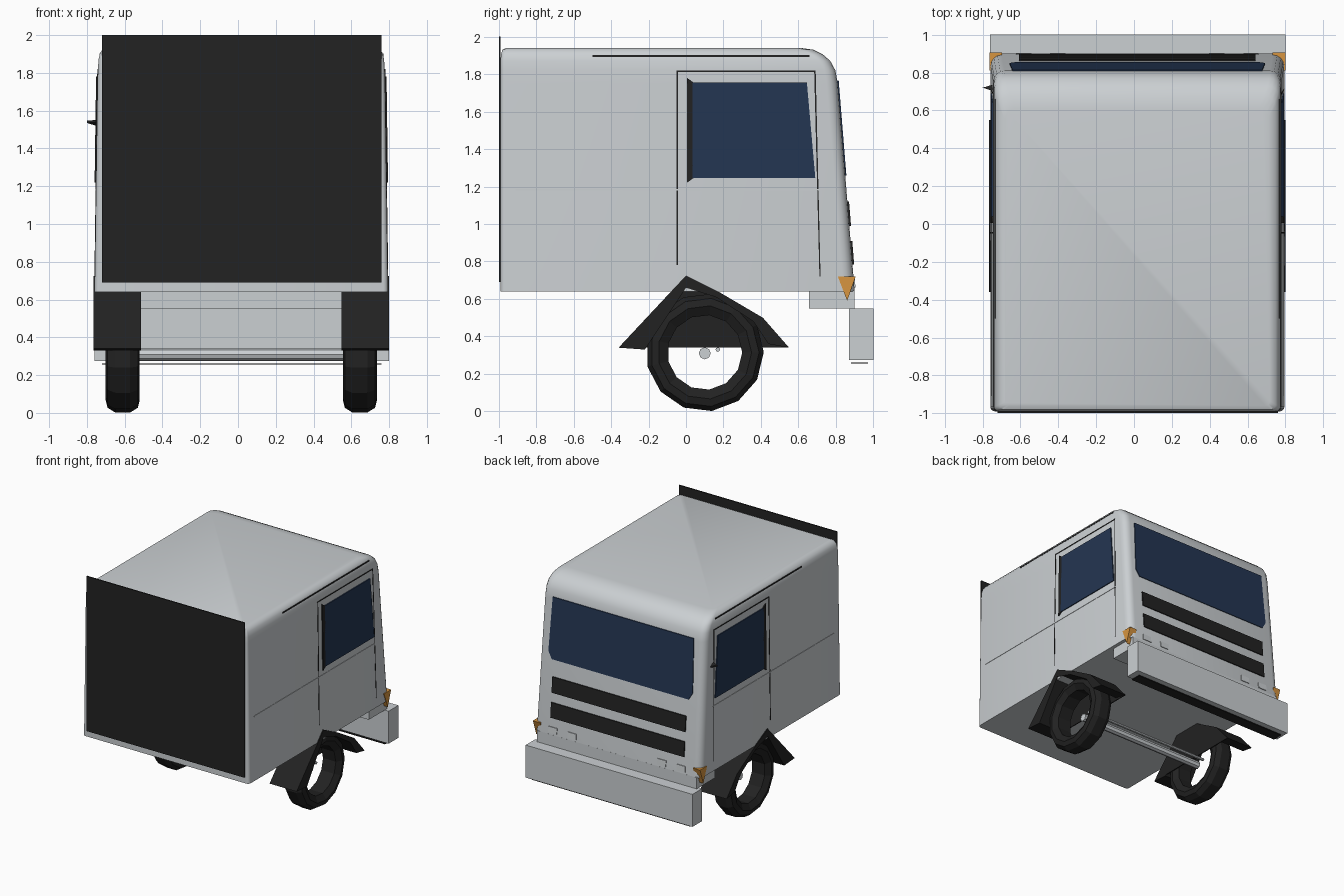
import bpy, bmesh, math
from mathutils import Vector

if "Cube" in bpy.data.objects:
    bpy.data.objects.remove(bpy.data.objects["Cube"])

CX = 0.0175  # centre line of the body


def mat(name, r, g, b):
    m = bpy.data.materials.new(name)
    m.diffuse_color = (r, g, b, 1)
    m.use_nodes = True
    m.node_tree.nodes["Principled BSDF"].inputs["Base Color"].default_value = m.diffuse_color
    return m


PAINT = mat("pale_grey", 0.60, 0.63, 0.65)
BLACK = mat("black", 0.016, 0.016, 0.016)
GLASS = mat("dark_blue_glass", 0.017, 0.036, 0.085)
AMBER = mat("amber", 0.68, 0.30, 0.05)


def finish(name, bm, m, smooth=None):
    bmesh.ops.recalc_face_normals(bm, faces=bm.faces)
    me = bpy.data.meshes.new(name)
    bm.to_mesh(me)
    bm.free()
    me.materials.append(m)
    ob = bpy.data.objects.new(name, me)
    bpy.context.collection.objects.link(ob)
    if smooth:
        bpy.context.view_layer.objects.active = ob
        ob.select_set(True)
        bpy.ops.object.shade_smooth_by_angle(angle=math.radians(smooth))
        ob.select_set(False)
    return ob


def loft(name, rings, m, closed=False, smooth=None):
    bm = bmesh.new()
    vs = [[bm.verts.new(p) for p in r] for r in rings]
    n = len(vs[0])
    pairs = list(zip(vs, vs[1:])) + ([(vs[-1], vs[0])] if closed else [])
    for a, b in pairs:
        for i in range(n):
            bm.faces.new((a[i], a[(i + 1) % n], b[(i + 1) % n], b[i]))
    if not closed:
        bm.faces.new(vs[0])
        bm.faces.new(vs[-1])
    return finish(name, bm, m, smooth)


def prism(name, pts, off, m):
    return loft(name, [pts, [Vector(p) + Vector(off) for p in pts]], m)


def box(name, x0, x1, y0, y1, z0, z1, m):
    return prism(name, [(x0, y0, z0), (x1, y0, z0), (x1, y1, z0), (x0, y1, z0)],
                 (0, 0, z1 - z0), m)


def side_x(z):
    return 0.777 - 0.017 * (z - 0.64) / 1.2


def front_y(z):
    return 0.90 - 0.09 * (z - 0.64) / 1.11


def side_plate(name, s, yz, m, t=0.006):
    pts = [(CX + s * (side_x(z) - 0.002), y, z) for y, z in yz]
    return prism(name, pts, (s * (t + 0.002), 0, 0), m)


def front_plate(name, xz, m, t=0.006):
    return prism(name, [(CX + x, front_y(z) - 0.002, z) for x, z in xz], (0, t + 0.002, 0), m)


# Body shell: rounded rectangles stacked upward, closing into the roof
def ring(z, hw, y0, y1, rf, rb):
    pts = []
    for cx, cy, r, a0 in ((hw - rf, y1 - rf, rf, 0), (-hw + rf, y1 - rf, rf, 90),
                          (-hw + rb, y0 + rb, rb, 180), (hw - rb, y0 + rb, rb, 270)):
        for k in range(5):
            a = math.radians(a0 + 22.5 * k)
            pts.append((CX + cx + r * math.cos(a), cy + r * math.sin(a), z))
    return pts


levels = [(0.64, 0.777, -0.99, 0.90), (1.75, side_x(1.75), -0.99, 0.81),
          (1.82, 0.759, -0.99, 0.797), (1.87, 0.756, -0.99, 0.77),
          (1.905, 0.748, -0.987, 0.73), (1.93, 0.73, -0.98, 0.68),
          (1.94, 0.70, -0.96, 0.61)]
loft("body_shell", [ring(z, hw, y0, y1, 0.06, 0.025) for z, hw, y0, y1 in levels], PAINT, smooth=40)

# Large black panel on the flat end
box("end_panel", -0.72, 0.76, -0.999, -0.989, 0.69, 2.0, BLACK)

# Bumper, its dark underside and the step behind it
box("bumper", -0.76, 0.80, 0.87, 1.0, 0.275, 0.55, PAINT)
box("bumper_underside", -0.72, 0.76, 0.88, 0.97, 0.255, 0.262, BLACK)
box("step_under_body", -0.73, 0.765, 0.655, 0.90, 0.55, 0.645, PAINT)

# Windscreen and the two grille slats
front_plate("windscreen", [(-0.675, 1.32), (-0.64, 1.26), (0.64, 1.26), (0.675, 1.32),
                           (0.66, 1.765), (-0.66, 1.765)], GLASS)
for i, (z0, z1) in enumerate(((0.99, 1.12), (0.785, 0.91))):
    front_plate(f"grille_slat_{i}", [(-0.625, z0), (0.625, z0), (0.625, z1), (-0.625, z1)], BLACK, 0.009)

# Small lamps above the bumper
for s in (-1, 1):
    for i, x in enumerate((0.42, 0.60)):
        a, b = s * x - 0.04, s * x + 0.04
        front_plate(f"small_lamp_{i}", [(a, 0.66), (b, 0.66), (b, 0.71), (a, 0.71)], PAINT)

# Tyre cross-section (radius, half width offset)
tyre = [(0.20, -0.06), (0.25, -0.09), (0.29, -0.08), (0.315, -0.04),
        (0.315, 0.04), (0.29, 0.08), (0.25, 0.09), (0.20, 0.06)]
# Wheel guard outline (y, z)
arch = [(-0.36, 0.34), (0.0, 0.725), (0.18, 0.635), (0.41, 0.50), (0.55, 0.34)]
inner = [(0.44, 0.36), (0.36, 0.48), (0.16, 0.61), (0.0, 0.66), (-0.22, 0.33)]

for s, tag in ((-1, "left"), (1, "right")):
    # Side window with dark rear seal
    side_plate(f"side_window_{tag}", s, [(0.035, 1.245), (0.69, 1.245), (0.645, 1.755), (0.035, 1.755)], GLASS, 0.008)
    side_plate(f"window_seal_{tag}", s, [(0.005, 1.22), (0.04, 1.245), (0.04, 1.755), (0.005, 1.78)], BLACK, 0.008)
    # Door gaps, waist line and roof gutter
    side_plate(f"door_gap_rear_{tag}", s, [(-0.05, 0.78), (-0.042, 0.78), (-0.042, 1.815), (-0.05, 1.815)], BLACK, 0.002)
    side_plate(f"door_gap_top_{tag}", s, [(-0.05, 1.812), (0.69, 1.812), (0.69, 1.82), (-0.05, 1.82)], BLACK, 0.002)
    side_plate(f"door_gap_front_{tag}", s, [(0.712, 0.72), (0.718, 0.72), (0.692, 1.815), (0.684, 1.815)], BLACK, 0.002)
    side_plate(f"waist_line_{tag}", s, [(-0.91, 1.178), (0.71, 1.178), (0.71, 1.186), (-0.91, 1.186)], PAINT, 0.003)
    gx = CX + s * 0.752
    box(f"roof_gutter_{tag}", min(gx, gx - s * 0.03), max(gx, gx - s * 0.03), -0.5, 0.66, 1.89, 1.902, BLACK)

    # Corner indicator, a wedge wrapping the body corner
    xo, xi = CX + s * 0.782, CX + s * 0.715
    prism(f"indicator_{tag}", [(xo, 0.81, 0.72), (xo, 0.905, 0.72), (xo, 0.86, 0.59)], (xi - xo, 0, 0), AMBER)

    # Tyre, an open faceted ring
    wx = CX + s * 0.628
    rings = []
    for k in range(13):
        a = 2 * math.pi * k / 13
        rings.append([(wx + w, 0.10 + r * math.cos(a), 0.315 + r * math.sin(a)) for r, w in tyre])
    loft(f"tyre_{tag}", rings, BLACK, closed=True)

    # Wheel guard: arched strip plus inner side plate
    x0, x1 = CX + s * 0.53, CX + s * 0.783
    prism(f"wheel_guard_{tag}", [(x0, y, z) for y, z in arch + inner], (x1 - x0, 0, 0), BLACK)
    prism(f"guard_inner_plate_{tag}", [(x0, y, z) for y, z in arch], (s * 0.008, 0, 0), BLACK)

# Axle and tie rod between the wheels
for name, y, z, r in (("axle", 0.10, 0.31, 0.032), ("tie_rod", 0.17, 0.33, 0.012)):
    loft(name, [[(x, y + r * math.cos(k * math.pi / 4), z + r * math.sin(k * math.pi / 4))
                 for k in range(8)] for x in (-0.58, 0.615)], PAINT)

# Small pointed mirror on the left only
prism("mirror", [(-0.735, 0.70, 1.54), (-0.735, 0.74, 1.515), (-0.80, 0.72, 1.535)], (0, 0, 0.012), BLACK)
